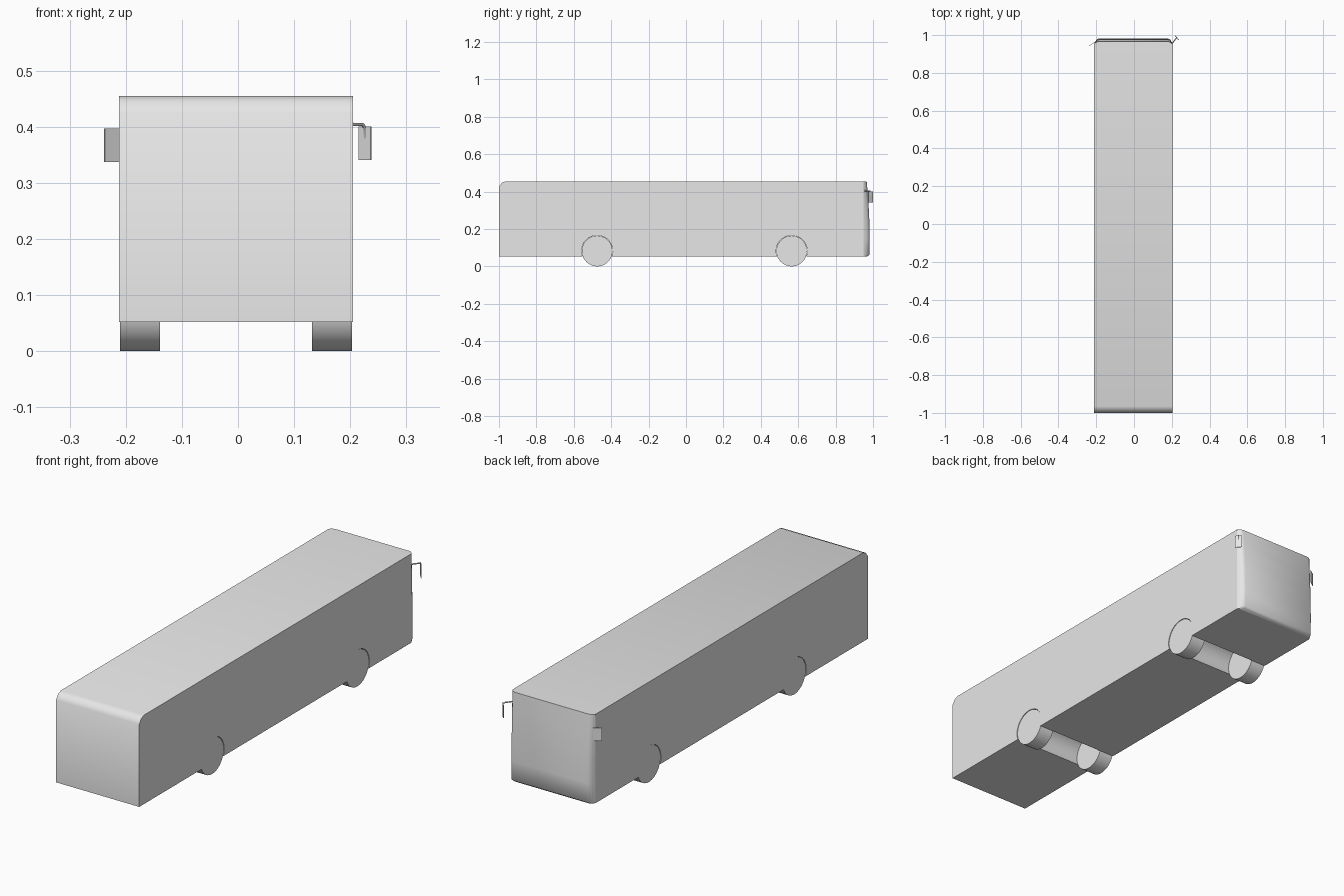
import bpy, bmesh, math
from mathutils import Vector

if "Cube" in bpy.data.objects:
    bpy.data.objects.remove(bpy.data.objects["Cube"], do_unlink=True)

grey = bpy.data.materials.new("plain_grey")
grey.use_nodes = True
grey.diffuse_color = (0.8, 0.8, 0.8, 1)
grey.node_tree.nodes["Principled BSDF"].inputs["Base Color"].default_value = (0.8, 0.8, 0.8, 1)

X0, X1 = -0.212, 0.205          # body sides
FLOOR, ROOF, SEAM = 0.052, 0.455, 0.95
AXLES = (-0.475, 0.565)
HUB_Z, WHEEL_R, ARCH_R = 0.082, 0.082, 0.0835


def finish(name, bm, smooth=None):
    bmesh.ops.recalc_face_normals(bm, faces=bm.faces[:])
    mesh = bpy.data.meshes.new(name)
    bm.to_mesh(mesh)
    bm.free()
    mesh.materials.append(grey)
    ob = bpy.data.objects.new(name, mesh)
    bpy.context.collection.objects.link(ob)
    if smooth:
        bpy.ops.object.select_all(action="DESELECT")
        ob.select_set(True)
        bpy.context.view_layer.objects.active = ob
        bpy.ops.object.shade_smooth_by_angle(angle=math.radians(smooth))
    return ob


def loft(name, rings, smooth=None, closed=True):
    """Join equal rings of points with quads and cap both ends."""
    bm = bmesh.new()
    rows = [[bm.verts.new(p) for p in ring] for ring in rings]
    n = len(rows[0])
    for a, b in zip(rows, rows[1:]):
        for i in range(n):
            j = (i + 1) % n
            bm.faces.new((a[i], a[j], b[j], b[i]))
    bm.faces.new(rows[0])
    bm.faces.new(rows[-1])
    return finish(name, bm, smooth)


# Body: side profile with wheel tunnels, extruded across the width
profile = [(-1, FLOOR)]
start = math.asin((FLOOR - HUB_Z) / ARCH_R)
for y in AXLES:
    for k in range(25):
        a = math.pi - start + (2 * start - math.pi) * k / 24
        profile.append((y + ARCH_R * math.cos(a), HUB_Z + ARCH_R * math.sin(a)))
profile += [(SEAM, FLOOR), (SEAM, ROOF), (-0.965, ROOF), (-0.985, 0.447), (-1, 0.425)]
loft("body", [[(x, y, z) for y, z in profile] for x in (X0, X1)], smooth=35)

# Driver's end: bowed panel with rounded upright corners
rings = []
for z, tip in ((FLOOR, 0.968), (0.062, 0.981), (0.15, 0.982), (0.25, 0.98),
               (0.33, 0.976), (0.40, 0.971), (ROOF, 0.966)):
    d = tip - SEAM
    half = [(0, 0), (0.005, 0.4), (0.013, 0.8), (0.024, 1)]
    ring = [(X0 + i, SEAM + d * f, z) for i, f in half]
    ring += [(X1 - i, SEAM + d * f, z) for i, f in reversed(half)]
    rings.append(ring)
loft("windscreen_panel", rings, smooth=50)

# Wheels
for end, y in zip(("rear", "front"), AXLES):
    for side, xa, xb in (("right", -0.21, -0.139), ("left", 0.132, 0.203)):
        circle = [(y + WHEEL_R * math.cos(k * math.tau / 48),
                   HUB_Z + WHEEL_R * math.sin(k * math.tau / 48)) for k in range(48)]
        loft(f"{end}_wheel_{side}", [[(x, cy, cz) for cy, cz in circle] for x in (xa, xb)], smooth=35)


# Mirrors: thin upright plates
def plate(name, a, b, z0, z1, thick=0.002):
    a, b = Vector(a), Vector(b)
    side = Vector((a.y - b.y, b.x - a.x)).normalized() * thick / 2
    base = [a + side, b + side, b - side, a - side]
    loft(name, [[(p.x, p.y, z) for p in base] for z in (z0, z1)])


plate("right_mirror", (-0.238, 0.942), (-0.208, 0.963), 0.337, 0.397)
plate("left_mirror", (0.216, 0.999), (0.237, 0.974), 0.341, 0.40, 0.003)

# Bent arm that carries the left mirror
curve = bpy.data.curves.new("left_mirror_arm", "CURVE")
curve.dimensions = "3D"
curve.bevel_depth = 0.003
curve.bevel_resolution = 2
curve.use_fill_caps = True
path = [(0.2, 0.953, 0.404), (0.222, 0.982, 0.404), (0.2265, 0.987, 0.398), (0.2265, 0.987, 0.38)]
spline = curve.splines.new("POLY")
spline.points.add(len(path) - 1)
for pt, co in zip(spline.points, path):
    pt.co = (*co, 1)
curve.materials.append(grey)
arm = bpy.data.objects.new("left_mirror_arm", curve)
bpy.context.collection.objects.link(arm)
